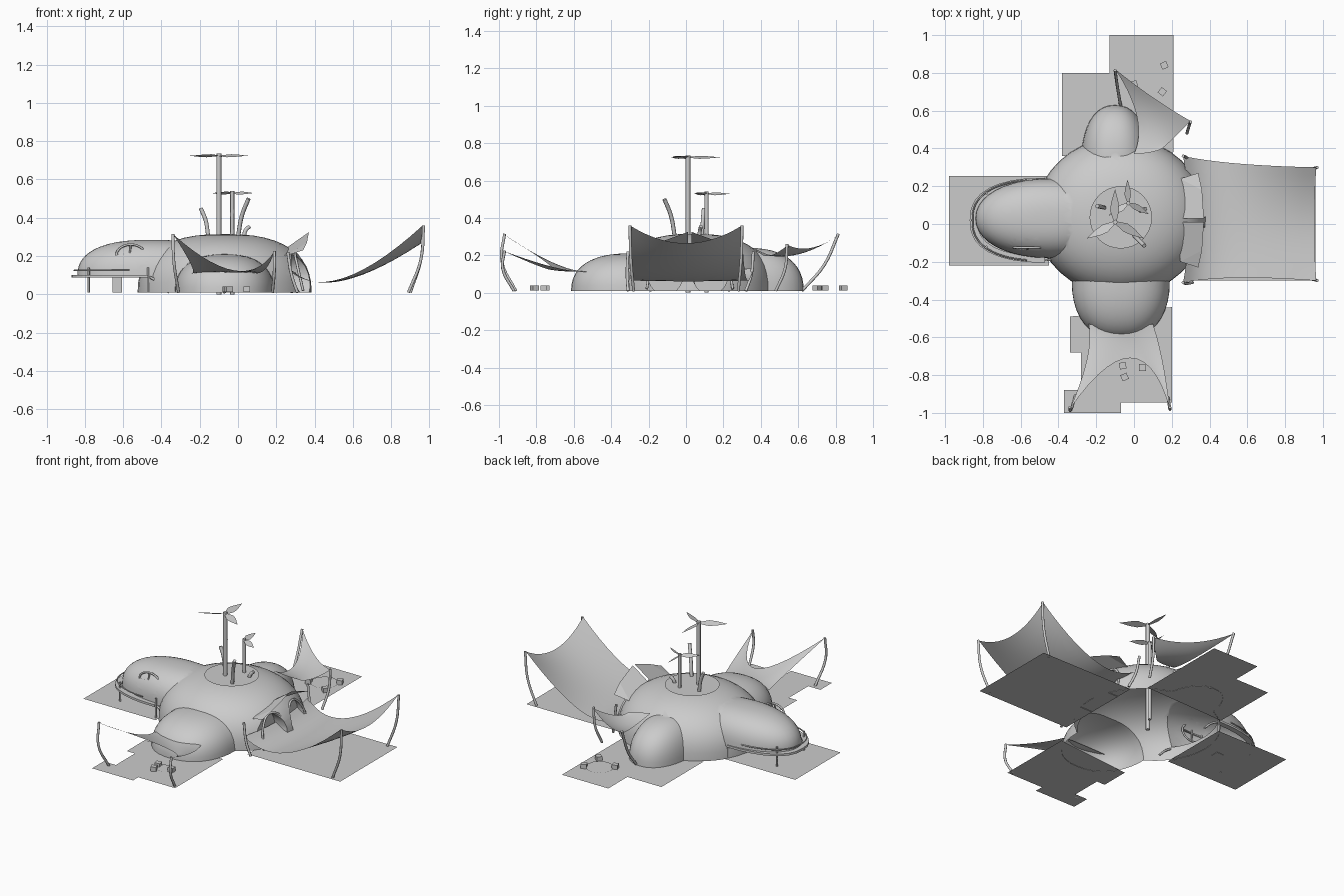
import bpy, bmesh, math
from mathutils import Vector, Matrix

if "Cube" in bpy.data.objects:
    bpy.data.objects.remove(bpy.data.objects["Cube"])

def add(name, bm, smooth=False):
    bmesh.ops.recalc_face_normals(bm, faces=bm.faces)
    me = bpy.data.meshes.new(name)
    bm.to_mesh(me)
    bm.free()
    ob = bpy.data.objects.new(name, me)
    bpy.context.collection.objects.link(ob)
    if smooth:
        for p in me.polygons:
            p.use_smooth = True
    return ob

def lobe(name, c, r, e=.8, f=1.0, floor=None):
    """Squared-off ellipsoid: e squares the profile, f squares the plan."""
    bm = bmesh.new()
    bmesh.ops.create_uvsphere(bm, u_segments=40, v_segments=24, radius=1)
    p = lambda v, k: math.copysign(abs(v) ** k, v)
    for v in bm.verts:
        x, y, z = v.co
        h = math.hypot(x, y)
        if h > 1e-5:
            x, y = p(x / h, f) * h ** e, p(y / h, f) * h ** e
        v.co = (c[0] + x * r[0], c[1] + y * r[1], c[2] + p(z, e) * r[2])
    if floor is not None:
        g = bm.verts[:] + bm.edges[:] + bm.faces[:]
        bmesh.ops.bisect_plane(bm, geom=g, plane_co=(0, 0, floor), plane_no=(0, 0, -1), clear_outer=True)
        bmesh.ops.holes_fill(bm, edges=[e for e in bm.edges if e.is_boundary])
    return add(name, bm)

def disc_cutter(name, c, rx, rz, depth, axis):
    bm = bmesh.new()
    bmesh.ops.create_cone(bm, cap_ends=True, segments=28, radius1=1, radius2=1, depth=depth)
    for v in bm.verts:
        x, y, z = v.co
        v.co = Vector(c) + (Vector((x * rx, z, y * rz)) if axis == 'y' else Vector((z, x * rx, y * rz)))
    return add(name, bm)

def tube(name, pts, r, cyclic=False):
    cu = bpy.data.curves.new(name, 'CURVE')
    cu.dimensions = '3D'
    cu.bevel_depth, cu.bevel_resolution, cu.use_fill_caps, cu.resolution_u = r, 2, True, 5
    s = cu.splines.new('BEZIER')
    s.bezier_points.add(len(pts) - 1)
    for b, p in zip(s.bezier_points, pts):
        b.co = p
        b.handle_left_type = b.handle_right_type = 'AUTO'
    s.use_cyclic_u = cyclic
    ob = bpy.data.objects.new(name, cu)
    bpy.context.collection.objects.link(ob)

def sail(name, g, n=14):
    """Cloth patch passing through a 3x3 grid of points."""
    w = lambda t: ((1 - t) * (1 - 2 * t), 4 * t * (1 - t), t * (2 * t - 1))
    bm = bmesh.new()
    rows = []
    for i in range(n + 1):
        a, row = w(i / n), []
        for j in range(n + 1):
            b = w(j / n)
            row.append(bm.verts.new(sum((Vector(g[k][l]) * a[k] * b[l] for k in range(3) for l in range(3)), Vector())))
        rows.append(row)
    for i in range(n):
        for j in range(n):
            bm.faces.new((rows[i][j], rows[i + 1][j], rows[i + 1][j + 1], rows[i][j + 1]))
    add(name, bm, True)

def flat(name, pts, z=.012):
    bm = bmesh.new()
    bm.faces.new([bm.verts.new((p[0], p[1], p[2] if len(p) > 2 else z)) for p in pts])
    return add(name, bm)

def box(name, c, s, rot=0):
    bm = bmesh.new()
    bmesh.ops.create_cube(bm, size=1, matrix=Matrix.Translation(c) @ Matrix.Rotation(rot, 4, 'Z') @ Matrix.Diagonal((*s, 1)))
    add(name, bm)

# House shell: main dome joined with three lobes, window and door recesses cut out
shell = lobe('house_shell', (-.07, .04, 0), (.455, .42, .315), .8)
parts = [(lobe('left_lobe', (-.45, .03, .09), (.39, .21, .195), .8, .95, .09), 'UNION'),
         (lobe('front_lobe', (-.07, -.3, 0), (.26, .315, .21), .82, .88), 'UNION'),
         (lobe('back_lobe', (-.1, .32, 0), (.18, .31, .24), .82, .88), 'UNION'),
         (disc_cutter('window_cutter', (-.56, -.19, .205), .09, .068, .22, 'y'), 'DIFFERENCE')]
for y in (-.11, .13):
    parts.append((disc_cutter('door_cutter', (.38, y, .1), .095, .11, .2, 'x'), 'DIFFERENCE'))
bpy.context.view_layer.objects.active = shell
for ob, op in parts:
    m = shell.modifiers.new(op, 'BOOLEAN')
    m.operation, m.object, m.solver = op, ob, 'EXACT'
    bpy.ops.object.modifier_apply(modifier=m.name)
    bpy.data.objects.remove(ob)
bm = bmesh.new()
bm.from_mesh(shell.data)
bmesh.ops.bisect_plane(bm, geom=bm.verts[:] + bm.edges[:] + bm.faces[:], plane_co=(0, 0, .01),
                       plane_no=(0, 0, -1), clear_outer=True)
floor = [f for f in bm.faces if abs(f.normal.z) > .95 and abs(f.calc_center_median().z - .09) < .003]
bmesh.ops.delete(bm, geom=floor, context='FACES')
bm.to_mesh(shell.data)
bm.free()
shell.select_set(True)
bpy.ops.object.shade_smooth_by_angle(angle=math.radians(35))

# Roof cap
flat('roof_cap', [(-.07 + .165 * math.cos(a), .035 + .165 * math.sin(a)) for a in [i * math.tau / 32 for i in range(32)]], .317)

# Round window frame and glazing bars
ring = [(-.56 + .075 * math.cos(i * math.pi / 6), -.125, .205 + .055 * math.sin(i * math.pi / 6)) for i in range(12)]
tube('window_frame', ring, .006, True)
tube('window_bar_upright', [(-.56, -.125, .15), (-.565, -.135, .2), (-.56, -.125, .26)], .005)
tube('window_bar_cross', [(-.635, -.125, .205), (-.56, -.135, .21), (-.485, -.125, .205)], .005)

# Balcony walkway, rail, posts and supports
def u_path(rx, ry, z, n=16):
    pts = []
    for i in range(n + 1):
        a = math.pi / 2 + math.pi * i / n
        s = math.sin(a)
        pts.append((-.47 + rx * math.copysign(abs(math.cos(a)) ** .85, math.cos(a)), .02 + ry * math.copysign(abs(s) ** .8, s), z))
    return pts
bm = bmesh.new()
loops = [[bm.verts.new(p) for p in u_path(rx, ry, z)] for rx, ry, z in
         ((.36, .19, .102), (.4, .225, .102), (.4, .225, .088), (.36, .19, .088))]
for k in range(4):
    a, b = loops[k], loops[(k + 1) % 4]
    for i in range(16):
        bm.faces.new((a[i], b[i], b[i + 1], a[i + 1]))
add('balcony_walkway', bm)
tube('balcony_rail', u_path(.385, .215, .125)[1:-1], .004)
for x, y in ((-.78, -.12), (-.78, .16), (-.47, -.19), (-.47, .23)):
    tube('balcony_post', [(x, y, .14), (x, y, .01)], .006)
for y in (-.19, .23):
    tube('balcony_brace', [(-.46, y, .09), (-.41, y, .06), (-.36, y, .01)], .007)
box('balcony_support', (-.63, .03, .05), (.05, .05, .08))

# Ground slabs
flat('left_slab', [(-.98, -.22), (-.45, -.22), (-.45, .255), (-.98, .255)])
flat('right_slab', [(.28, -.3), (.96, -.3), (.96, .3), (.28, .3)])
flat('front_slab', [(.2, -.44), (-.34, -.49), (-.34, -.68), (-.28, -.68), (-.28, -.88), (-.37, -.88),
                    (-.37, -1), (-.07, -1), (-.07, -.945), (.2, -.945)])
flat('back_slab', [(.21, .38), (.21, 1), (-.13, 1), (-.13, .8), (-.38, .8), (-.38, .36)])

# Shade sails
sail('right_sail', [[(.26, -.31, .13), (.55, -.285, .085), (.965, -.3, .36)],
                    [(.29, .02, .12), (.55, .01, .072), (.955, 0, .265)],
                    [(.26, .36, .13), (.55, .32, .085), (.965, .3, .36)]])
sail('front_sail', [[(-.24, -.53, .11), (-.25, -.72, .165), (-.34, -.98, .315)],
                    [(-.07, -.54, .12), (-.05, -.62, .115), (-.02, -.71, .125)],
                    [(.1, -.53, .11), (.15, -.72, .14), (.19, -.98, .225)]])
sail('back_sail', [[(0, .37, .235), (.015, .57, .2), (-.1, .82, .31)],
                   [(.09, .38, .22), (.1, .52, .195), (.1, .67, .24)],
                   [(.15, .4, .21), (.21, .455, .2), (.3, .545, .255)]])

# Sail poles: top, bulge, foot
for p in ([(.97, -.3, .36), (.955, -.295, .18), (.89, -.28, .01)], [(.97, .3, .36), (.955, .295, .18), (.9, .28, .01)],
          [(.26, -.31, .22), (.28, -.315, .1), (.31, -.31, .01)], [(.26, .36, .22), (.28, .35, .1), (.31, .32, .01)],
          [(-.34, -.97, .315), (-.335, -.985, .17), (-.31, -.91, .01)], [(.19, -.97, .225), (.19, -.98, .13), (.18, -.92, .01)],
          [(-.1, .815, .315), (-.09, .74, .15), (-.07, .62, .01)], [(.3, .54, .26), (.295, .53, .13), (.28, .48, .01)]):
    tube('sail_pole', p, .008)

# Door canopies folded up from the dome
for s in (1, -1):
    q = lambda x, y, z: (x, .02 + s * y, z)
    flat('door_canopy', [q(.235, .01, .23), q(.37, .01, .325), q(.36, .16, .27), q(.245, .22, .2)])
    flat('canopy_side', [q(.245, .22, .2), q(.36, .16, .27), q(.34, .25, .23)])
    tube('door_frame', [(.37, .02 + s * .02, .02), (.33, .02 + s * .04, .17), (.3, .02 + s * .12, .21),
                        (.31, .02 + s * .2, .15), (.34, .02 + s * .23, .02)], .007)

# Wind turbines
def turbine(x, y, top, r, blade, start):
    tube('turbine_mast', [(x, y, 0), (x, y, top + .008)], r)
    bm = bmesh.new()
    for k in range(3):
        m = Matrix.Translation((x, y, top - .003)) @ Matrix.Rotation(math.radians(start + 120 * k), 4, 'Z')
        o = [(.05, .05, .003), (.35, .15, .008), (.6, .12, .006), (1, .0, 0), (.6, -.1, -.006), (.35, -.12, -.008), (.05, -.05, -.003)]
        bm.faces.new([bm.verts.new(m @ Vector((a * blade, b * blade, c))) for a, b, c in o])
    add('turbine_blades', bm)
turbine(-.1, .01, .727, .013, .175, 90)
turbine(-.03, .11, .532, .011, .125, 92)

# Bent vent pipes
tube('vent_pipe_left', [(-.155, .085, .3), (-.17, .09, .39), (-.195, .095, .45)], .011)
tube('vent_pipe_front', [(0, -.06, .3), (.02, -.08, .41), (.055, -.115, .5)], .011)
tube('vent_pipe_right', [(.03, .07, .3), (.04, .075, .335), (.06, .08, .355)], .011)

# Low tables and stools
for c, r in (((-.01, -.76), .05), ((.08, .79), .085)):
    flat('table', [(c[0] + r * math.cos(i * math.tau / 12), c[1] + r * math.sin(i * math.tau / 12)) for i in range(12)], .018)
for x, y, a in ((-.05, -.81, .4), (.045, -.76, 0), (-.06, -.75, .2), (.16, .84, .4), (.15, .7, .9), (.0, .74, .3)):
    box('stool', (x, y, .026), (.035, .035, .028), a)
